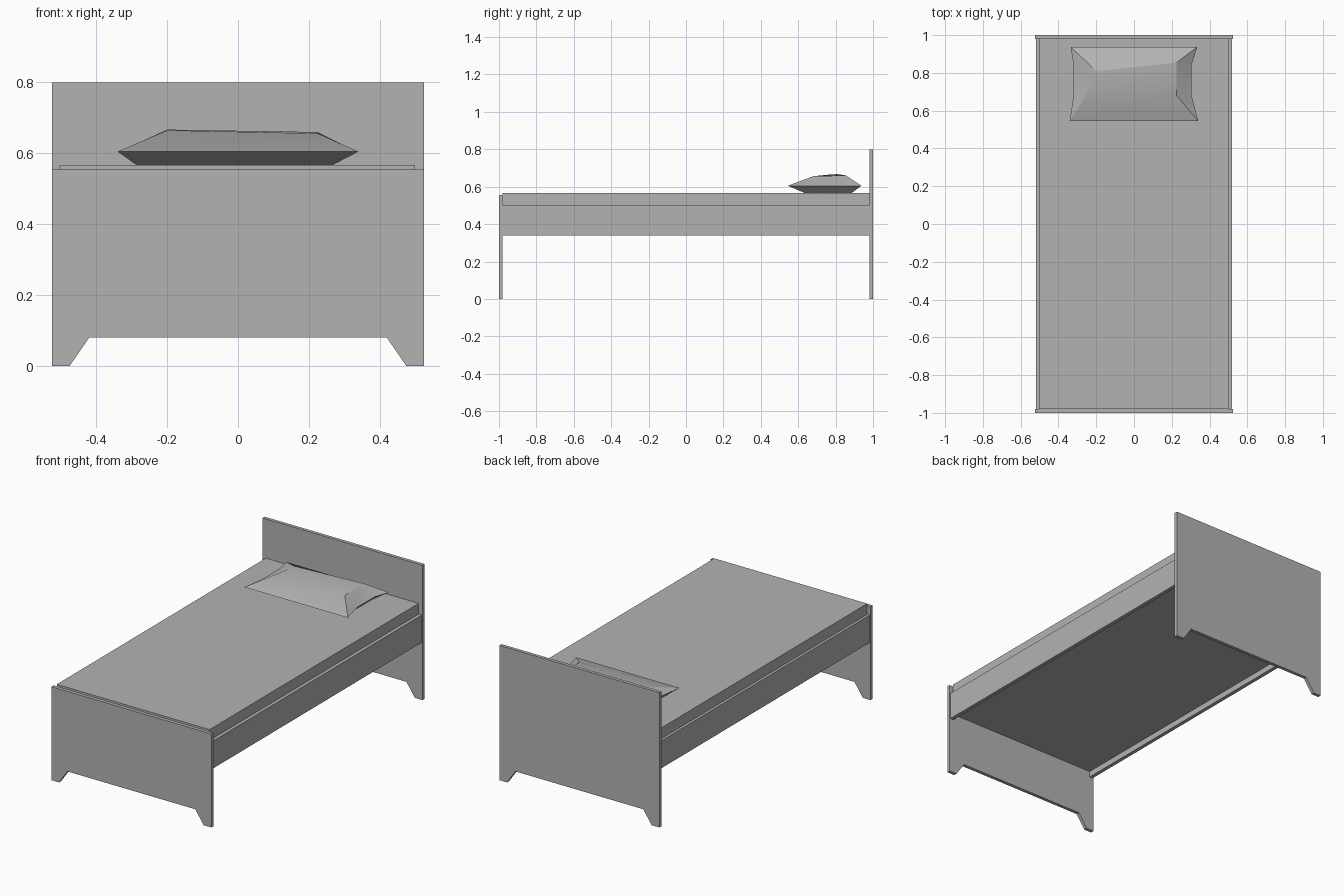
import bpy, bmesh, math

cube = bpy.data.objects.get("Cube")
if cube:
    bpy.data.objects.remove(cube, do_unlink=True)

# One plain grey for the whole bed
grey = bpy.data.materials.new("plain_grey")
grey.use_nodes = True
colour = (0.45, 0.45, 0.45, 1)
grey.diffuse_color = colour
grey.node_tree.nodes["Principled BSDF"].inputs["Base Color"].default_value = colour


def finish(name, bm):
    bmesh.ops.recalc_face_normals(bm, faces=bm.faces[:])
    mesh = bpy.data.meshes.new(name)
    bm.to_mesh(mesh)
    bm.free()
    mesh.materials.append(grey)
    obj = bpy.data.objects.new(name, mesh)
    bpy.context.collection.objects.link(obj)
    return obj


def box(name, low, high):
    bm = bmesh.new()
    bmesh.ops.create_cube(bm, size=1)
    for v in bm.verts:
        v.co = [(a + b) / 2 + c * (b - a) for a, b, c in zip(low, high, v.co)]
    return finish(name, bm)


def end_board(name, y, height, thickness=0.02):
    # Half outline, mirrored, with a sloped foot at each corner
    half = [(0.42, 0.08), (0.475, 0), (0.525, 0), (0.525, height)]
    outline = half + [(-x, z) for x, z in reversed(half)]
    bm = bmesh.new()
    face = bm.faces.new([bm.verts.new((x, y, z)) for x, z in outline])
    extruded = bmesh.ops.extrude_face_region(bm, geom=[face])["geom"]
    verts = [g for g in extruded if isinstance(g, bmesh.types.BMVert)]
    bmesh.ops.translate(bm, verts=verts, vec=(0, thickness, 0))
    return finish(name, bm)


# Frame
end_board("headboard", 0.98, 0.80)
end_board("footboard", -1.0, 0.555)
for side, name in ((1, "left_rail"), (-1, "right_rail")):
    xs = sorted((side * 0.498, side * 0.52))
    box(name, (xs[0], -0.98, 0.34), (xs[1], 0.98, 0.503))

# Base and mattress
box("bed_base", (-0.498, -0.98, 0.375), (0.498, 0.98, 0.50))
box("mattress", (-0.504, -0.98, 0.50), (0.50, 0.98, 0.567))

# Pillow: pinched seam ring joined to a small crown and a flat underside
seam = [(-0.34, 0.545), (0.34, 0.545), (0.305, 0.68), (0.305, 0.845),
        (0.335, 0.937), (-0.335, 0.937), (-0.32, 0.845), (-0.32, 0.68)]
crown = [(-0.20, 0.77, 0.665), (0.225, 0.68, 0.656),
         (0.225, 0.855, 0.66), (-0.20, 0.81, 0.667)]
under = [(-0.285, 0.635, 0.566), (0.265, 0.635, 0.566),
         (0.265, 0.885, 0.566), (-0.285, 0.885, 0.566)]
bm = bmesh.new()
ring = [bm.verts.new((x, y, 0.605)) for x, y in seam]
for cap_points in (crown, under):
    a, b, c, d = cap = [bm.verts.new(p) for p in cap_points]
    bm.faces.new(cap)
    for corners in ((ring[0], ring[1], b, a), (ring[4], ring[5], d, c),
                    (ring[1], ring[2], b), (ring[2], ring[3], c, b),
                    (ring[3], ring[4], c), (ring[5], ring[6], d),
                    (ring[6], ring[7], a, d), (ring[7], ring[0], a)):
        bm.faces.new(corners)
pillow = finish("pillow", bm)
bpy.ops.object.select_all(action="DESELECT")
pillow.select_set(True)
bpy.context.view_layer.objects.active = pillow
bpy.ops.object.shade_smooth_by_angle(angle=math.radians(30))
